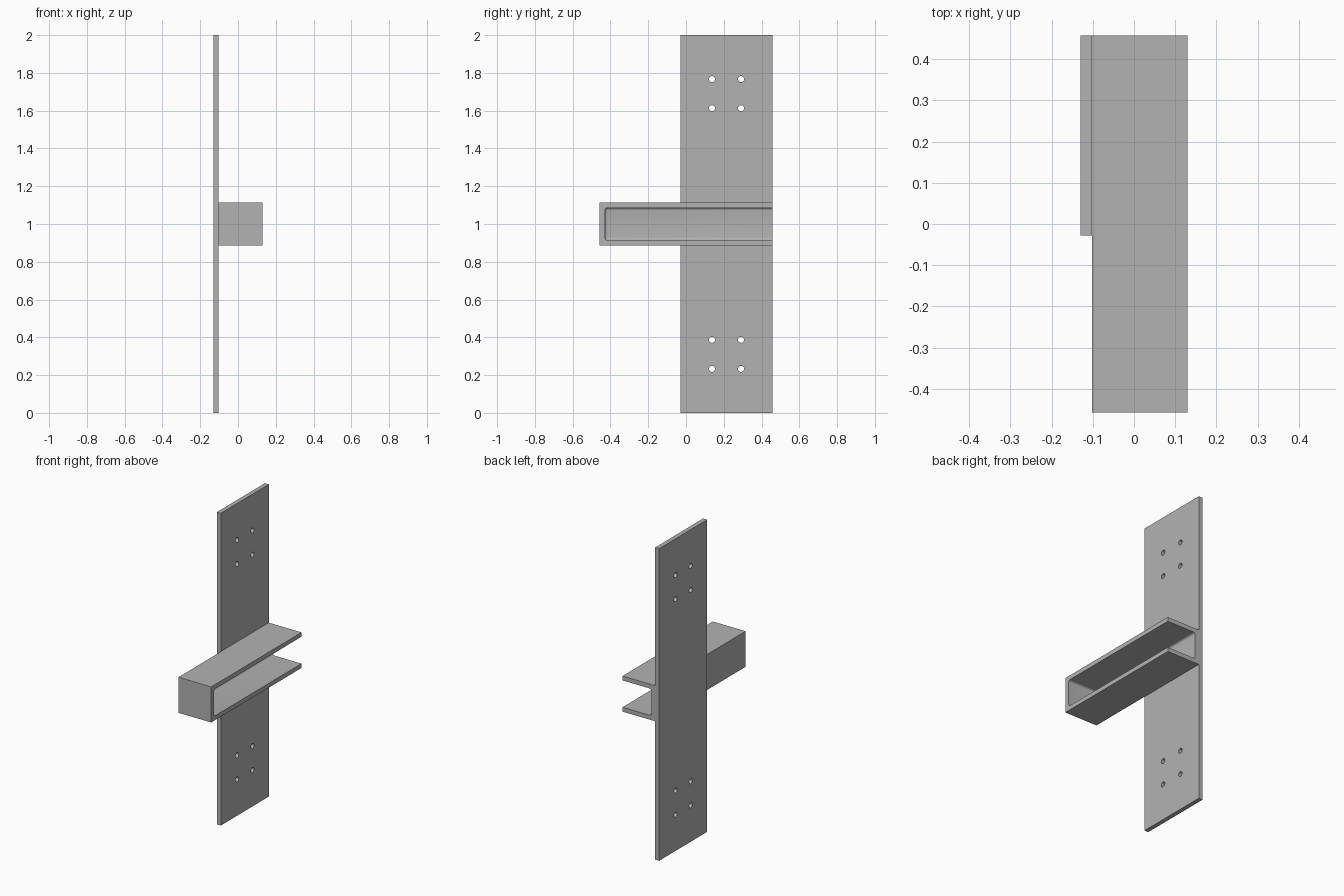
import bpy
from mathutils import Matrix

if "Cube" in bpy.data.objects:
    bpy.data.objects.remove(bpy.data.objects["Cube"], do_unlink=True)

steel = bpy.data.materials.new("grey steel")
steel.use_nodes = True
GREY = (0.45, 0.45, 0.45, 1)
steel.diffuse_color = GREY
steel.node_tree.nodes["Principled BSDF"].inputs["Base Color"].default_value = GREY

HALF_X, HALF_Y = 0.13, 0.457    # overall half extents
WALL = 0.028                    # plate and channel wall thickness
PLATE_FRONT = -0.028
FACE_X = -HALF_X + WALL         # where the channel meets the plate
MID_Z, HALF_H = 1.0, 0.114


def box(name, low, high):
    """Axis-aligned box between two corners."""
    size = [b - a for a, b in zip(low, high)]
    centre = [(a + b) / 2 for a, b in zip(low, high)]
    bpy.ops.mesh.primitive_cube_add(size=1)
    obj = bpy.context.object
    obj.name = name
    obj.data.transform(Matrix.Translation(centre) @ Matrix.Diagonal((*size, 1)))
    obj.data.materials.append(steel)
    return obj


def cut(target, cutter):
    """Subtract the cutter, then remove it."""
    mod = target.modifiers.new("cut", 'BOOLEAN')
    mod.operation = 'DIFFERENCE'
    mod.solver = 'EXACT'
    mod.object = cutter
    bpy.context.view_layer.objects.active = target
    bpy.ops.object.modifier_apply(modifier=mod.name)
    bpy.data.objects.remove(cutter, do_unlink=True)


def smooth(obj):
    bpy.ops.object.select_all(action='DESELECT')
    obj.select_set(True)
    bpy.context.view_layer.objects.active = obj
    bpy.ops.object.shade_smooth_by_angle(angle=0.6)


# Tall mounting plate with four bolt holes near each end
plate = box("mounting_plate", (-HALF_X, PLATE_FRONT, 0), (FACE_X, HALF_Y, 2))
hole_y = (PLATE_FRONT + HALF_Y) / 2
for group_z in (0.31, 1.69):
    for dy in (-0.077, 0.077):
        for dz in (-0.077, 0.077):
            bpy.ops.mesh.primitive_cylinder_add(
                vertices=32, radius=0.016, depth=0.2, rotation=(0, 1.5708, 0),
                location=(FACE_X, hole_y + dy, group_z + dz))
            drill = bpy.context.object
            drill.hide_render = True
            bpy.context.view_layer.update()
            cut(plate, drill)
smooth(plate)

# Channel arm: closed at the front end, open at the side and back
arm = box("channel_arm", (FACE_X, -HALF_Y, MID_Z - HALF_H),
          (HALF_X, HALF_Y, MID_Z + HALF_H))
pocket = box("pocket_cutter",
             (FACE_X + WALL, -HALF_Y + WALL, MID_Z - HALF_H + WALL),
             (HALF_X + 0.1, HALF_Y + 0.1, MID_Z + HALF_H - WALL))
pocket.hide_render = True
fillet = pocket.modifiers.new("fillet", 'BEVEL')
fillet.width = 0.014
fillet.segments = 5
bpy.context.view_layer.objects.active = pocket
bpy.ops.object.modifier_apply(modifier=fillet.name)
cut(arm, pocket)
smooth(arm)
